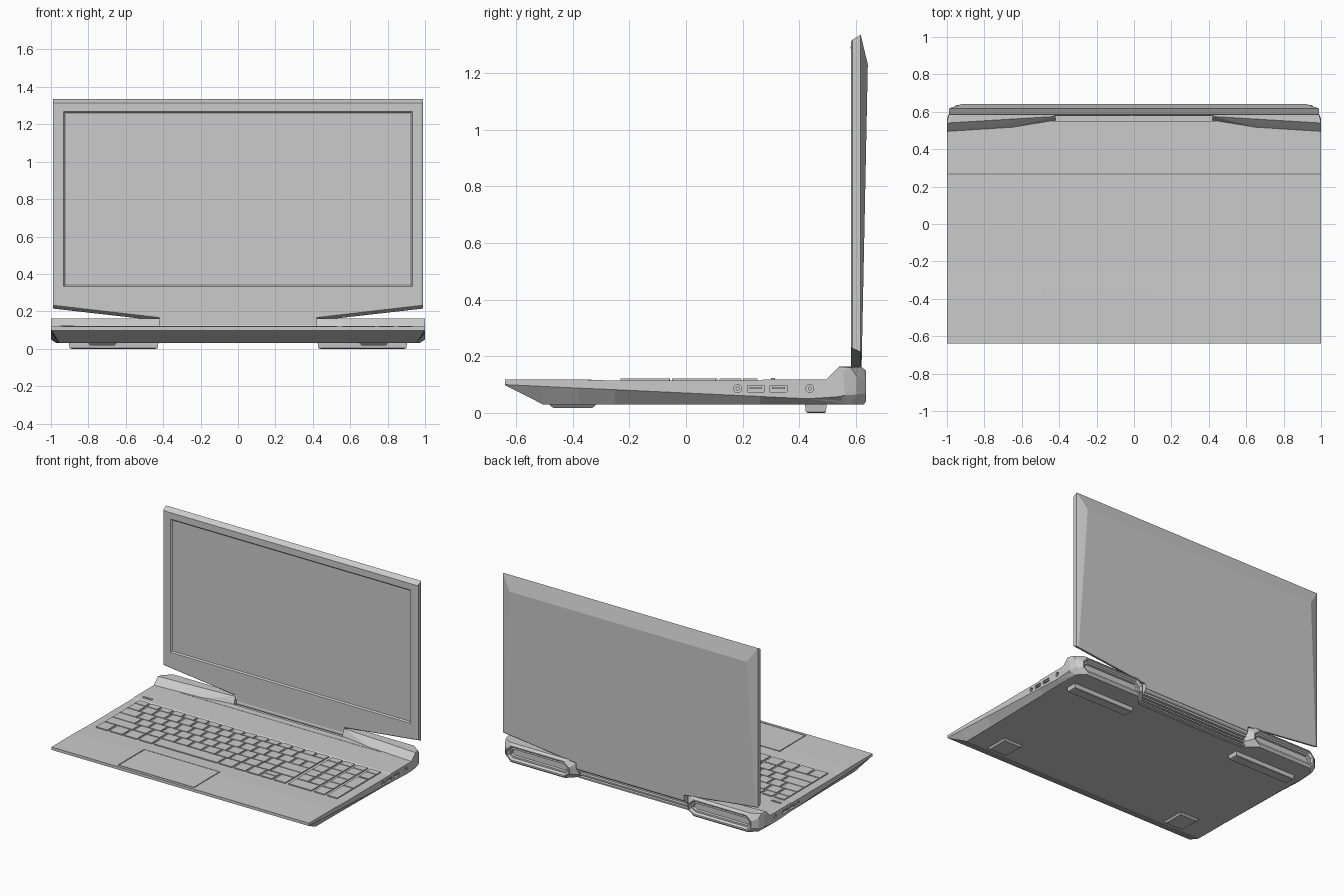
import bpy, bmesh, math
from mathutils import Matrix, Vector

if "Cube" in bpy.data.objects:
    bpy.data.objects.remove(bpy.data.objects["Cube"])


def finish(name, bm):
    bmesh.ops.recalc_face_normals(bm, faces=bm.faces[:])
    me = bpy.data.meshes.new(name)
    bm.to_mesh(me)
    bm.free()
    ob = bpy.data.objects.new(name, me)
    bpy.context.collection.objects.link(ob)
    return ob


def add_box(bm, x0, x1, y0, y1, z0, z1):
    m = Matrix.Translation(((x0 + x1) / 2, (y0 + y1) / 2, (z0 + z1) / 2)) \
        @ Matrix.Diagonal((x1 - x0, y1 - y0, z1 - z0, 1))
    bmesh.ops.create_cube(bm, size=1, matrix=m)


def boxes(name, items):
    bm = bmesh.new()
    for b in items:
        add_box(bm, *b)
    return finish(name, bm)


def add_rod(bm, center, axis, r, length, n=20):
    rot = Vector((0, 0, 1)).rotation_difference(Vector(axis)).to_matrix().to_4x4()
    bmesh.ops.create_cone(bm, cap_ends=True, segments=n, radius1=r, radius2=r,
                          depth=length, matrix=Matrix.Translation(center) @ rot)


def loft(name, loops):
    """Skin a list of equal-length closed loops, capped at both ends."""
    bm = bmesh.new()
    rings = [[bm.verts.new(p) for p in lp] for lp in loops]
    n = len(rings[0])
    for a, b in zip(rings, rings[1:]):
        for i in range(n):
            j = (i + 1) % n
            bm.faces.new((a[i], a[j], b[j], b[i]))
    bm.faces.new(rings[0])
    bm.faces.new(rings[-1])
    return finish(name, bm)


def cut(target, cutter):
    mod = target.modifiers.new("cut", 'BOOLEAN')
    mod.operation, mod.solver, mod.object = 'DIFFERENCE', 'EXACT', cutter
    cutter.hide_render = True
    bpy.context.view_layer.objects.active = target
    bpy.ops.object.modifier_apply(modifier=mod.name)
    bpy.data.objects.remove(cutter)


# Base: six-point sections along y (top z, crease z, bottom z, bottom half width)
stations = [(-.64, .118, .100, .098, .995), (-.505, .118, .0935, .03, .955),
            (-.38, .118, .0875, .03, .956), (-.25, .114, .082, .03, .957),
            (.262, .114, .058, .03, .965), (.272, .118, .0575, .03, .966),
            (.43, .118, .05, .03, .97), (.55, .118, .058, .03, .97)]
base = loft("base", [[(-1, y, t), (1, y, t), (1, y, c), (w, y, b), (-w, y, b), (-1, y, c)]
                     for y, t, c, b, w in stations])

# Touchpad pocket and side port openings
bm = bmesh.new()
add_box(bm, -.498, .094, -.622, -.328, .112, .14)
usb = [(.218, .275), (.296, .357)]
for s in (-1, 1):
    for y0, y1 in usb:
        add_box(bm, s - .03, s + .03, y0, y1, .073, .097)
    for y in (.182, .437):
        add_rod(bm, (s, y, .086), (1, 0, 0), .014, .05)
cut(base, finish("port_cutter", bm))
boxes("touchpad", [(-.492, .088, -.616, -.334, .108, .1178)])

# Port tongues and jack pins
bm = bmesh.new()
for s in (-1, 1):
    for y0, y1 in usb:
        x = s * .985
        add_box(bm, x - .013, x + .013, y0 + .007, y1 - .007, .084, .092)
    for y in (.182, .437):
        add_rod(bm, (s * .985, y, .086), (1, 0, 0), .007, .026, 12)
finish("port_inserts", bm)

# Keyboard: rows given as (y top, y bottom, relative key widths)
rows = [(.252, .202, [1] * 16),
        (.196, .118, [1] * 13 + [2]),
        (.112, .034, [1.4] + [1] * 12 + [.8, .8]),
        (.028, -.050, [1.85] + [1] * 11 + [1.9]),
        (-.056, -.134, [2.3] + [1.07] * 10 + [1.95]),
        (-.142, -.232, [1, 1.1, 1.1, 1.1, 4.9, 1.1, 1, 1, 1, 1])]
GAP, KZ0, KZ1 = .008, .108, .1215
keys = []
for y1, y0, widths in rows:
    unit, x = 1.484 / sum(widths), -.947
    for i, w in enumerate(widths):
        a, b = x + GAP, x + w * unit - GAP
        if y1 < -.14 and i == 8:        # half-height arrow pair
            keys += [(a, b, y0, -.190, KZ0, KZ1), (a, b, -.184, y1, KZ0, KZ1)]
        else:
            keys.append((a, b, y0, y1, KZ0, KZ1))
        x += w * unit
cols = [(.555, .635), (.652, .732), (.752, .832)]
for r, (y1, y0, _) in enumerate(rows):
    pad = cols if r < 5 else [(.555, .732), cols[2]]
    keys += [(a, b, y0, y1, KZ0, KZ1) for a, b in pad]
for y0, y1 in [(.202, .252), (.118, .196), (-.05, .105), (-.232, -.058)]:
    keys.append((.855, .932, y0, y1, KZ0, KZ1))
boxes("keys", keys)
boxes("power_button", [(-.953, -.880, .301, .315, .11, .123)])
boxes("speaker_strip", [(-.795, .765, .498, .504, .11, .1195)])

# Feet under the base
feet = []
for s in (-1, 1):
    bm = bmesh.new()
    for x, y, z in [(.425, .42, .035), (.905, .42, .035), (.425, .497, .035), (.905, .497, .035),
                    (.43, .423, .003), (.90, .423, .003), (.43, .494, .003), (.90, .494, .003),
                    (.44, .43, 0), (.89, .43, 0), (.44, .49, 0), (.89, .49, 0)]:
        bm.verts.new((s * x, y, z))
    bmesh.ops.convex_hull(bm, input=bm.verts[:])
    finish("rear_foot", bm)
    bm = bmesh.new()
    for dx, dy, z in [(.08, .09, .035), (.065, .07, .018)]:
        for i in (-1, 1):
            for j in (-1, 1):
                bm.verts.new((s * .725 + i * dx, -.40 + j * dy, z))
    bmesh.ops.convex_hull(bm, input=bm.verts[:])
    finish("front_foot", bm)

# Rear exhaust pods: faceted hull with a stepped octagonal recess
pod = [(.42, .575, .163), (1, .54, .163), (.99, .582, .16), (.93, .62, .163), (.48, .62, .163),
       (.42, .555, .118), (1, .495, .118), (1, .43, .05), (1, .555, .15), (1, .56, .062),
       (.42, .55, .03), (.42, .585, .11), (.42, .585, .06), (.5, .628, .03), (.92, .628, .03),
       (.97, .58, .03), (.97, .45, .03), (.985, .602, .13), (.985, .602, .065)]
octagon = [(.46, .115), (.50, .148), (.915, .148), (.95, .115),
           (.95, .07), (.915, .042), (.50, .042), (.46, .07)]
for s in (-1, 1):
    bm = bmesh.new()
    for x, y, z in pod + [(x, .636, z) for x, z in octagon]:
        bm.verts.new((s * x, y, z))
    res = bmesh.ops.convex_hull(bm, input=bm.verts[:])
    loose = [v for v in bm.verts if not v.link_faces]
    bmesh.ops.delete(bm, geom=loose, context='VERTS')
    bmesh.ops.dissolve_limit(bm, angle_limit=math.radians(1), verts=bm.verts[:], edges=bm.edges[:])
    bm.normal_update()
    for thick, depth in [(.008, 0), (.010, -.016), (.012, 0), (.004, -.014)]:
        back = max(bm.faces, key=lambda f: f.calc_area() if abs(f.normal.y) > .99
                   and f.calc_center_median().y > .59 else 0)
        bmesh.ops.inset_region(bm, faces=[back], thickness=thick, depth=0)
        bmesh.ops.translate(bm, verts=back.verts[:], vec=(0, depth, 0))
        # keep the newest inner face the largest candidate
        bm.normal_update()
    finish("exhaust_pod", bm)

# Rear vent louvres and hinge between the pods
boxes("rear_vent", [(-.43, .43, .545, .578, z, z + .010) for z in (.032, .054, .076, .098)])
bm = bmesh.new()
add_rod(bm, (0, .598, .118), (1, 0, 0), .018, .84, 16)
add_box(bm, -.42, .42, .55, .598, .086, .106)
hinge = finish("hinge", bm)
bpy.context.view_layer.objects.active = hinge
hinge.select_set(True)
bpy.ops.object.shade_smooth_by_angle(angle=math.radians(35))

# Lid: front, middle and back outlines, wedge-shaped behind


def outline(y_of_z, side, zs, step, top_w, top):
    half = [(.42, .118), (.42, step), (side, zs), (top_w, top)]
    pts = half + [(-x, z) for x, z in reversed(half)]
    return [(x, y_of_z(z), z) for x, z in pts]


lid = loft("lid", [outline(lambda z: .583, .982, .232, .167, .982, 1.313),
                   outline(lambda z: .588, .99, .228, .163, .99, 1.318),
                   outline(lambda z: .617, .99, .215, .150, .99, 1.335),
                   outline(lambda z: .642 - (1.23 - z) * .0205, .975, .222, .156, .92, 1.23)])

# Bevelled display recess
bm = bmesh.new()
for y, g in [(.57, .008), (.583, 0), (.592, -.008)]:
    for x in (-.932 - g, .932 + g):
        for z in (.333 - g, 1.268 + g):
            bm.verts.new((x, y, z))
bmesh.ops.convex_hull(bm, input=bm.verts[:])
cut(lid, finish("display_cutter", bm))

# Webcam
bm = bmesh.new()
add_rod(bm, (-.015, .583, 1.29), (0, 1, 0), .004, .004, 12)
finish("webcam", bm)
